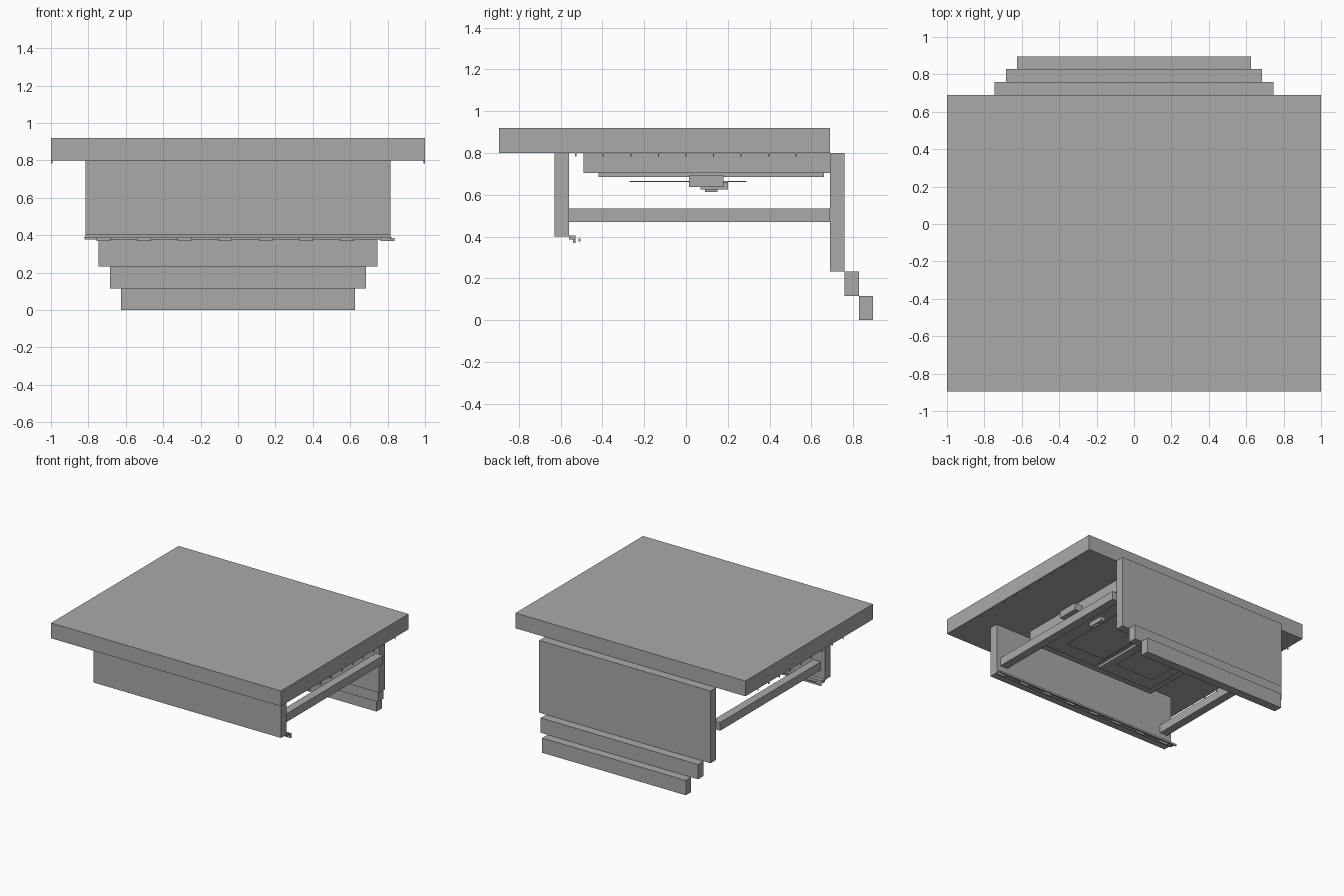
import bpy

cube = bpy.data.objects.get("Cube")
if cube:
    bpy.data.objects.remove(cube, do_unlink=True)

grey = bpy.data.materials.new("plain_grey")
grey.use_nodes = True
grey.diffuse_color = (0.4, 0.4, 0.4, 1)
grey.node_tree.nodes["Principled BSDF"].inputs["Base Color"].default_value = (0.4, 0.4, 0.4, 1)


def box(name, xs, ys, zs):
    """Box spanning the given (low, high) ranges."""
    bpy.ops.mesh.primitive_cube_add(size=1)
    ob = bpy.context.object
    ob.name = name
    spans = (xs, ys, zs)
    ob.location = [(a + b) / 2 for a, b in spans]
    ob.scale = [b - a for a, b in spans]
    bpy.ops.object.transform_apply(location=True, rotation=False, scale=True)
    ob.data.materials.append(grey)
    return ob


def pair(name, xs, ys, zs):
    """Box and its mirror image across x = 0."""
    box("left_" + name, xs, ys, zs)
    box("right_" + name, (-xs[1], -xs[0]), ys, zs)


def wide(name, half, ys, zs):
    """Box centred on x = 0."""
    return box(name, (-half, half), ys, zs)


# Roof slab and front panel
wide("roof_slab", 1.0, (-0.895, 0.69), (0.80, 0.92))
wide("front_panel", 0.815, (-0.63, -0.56), (0.40, 0.80))

# Back panel with two steps below it
wide("back_panel", 0.745, (0.69, 0.76), (0.232, 0.80))
wide("upper_step", 0.685, (0.76, 0.828), (0.116, 0.232))
wide("lower_step", 0.625, (0.828, 0.895), (0, 0.116))

# Side rails joining front and back
pair("side_rail", (0.715, 0.78), (-0.56, 0.69), (0.47, 0.535))

# Housing under the roof, with two doors and thin panels
wide("housing", 0.565, (-0.49, 0.69), (0.705, 0.80))
pair("door", (0.02, 0.5), (-0.42, 0.66), (0.686, 0.705))
pair("door_panel", (0.06, 0.40), (-0.27, 0.29), (0.66, 0.667))

# Fittings beside the doors
pair("fitting_block", (0.63, 0.705), (0.015, 0.18), (0.638, 0.692))
pair("handle", (0.44, 0.475), (0.07, 0.2), (0.625, 0.66))
pair("handle_tip", (0.45, 0.465), (0.09, 0.15), (0.613, 0.625))

# Strips and clips along the lower front edge
wide("front_strip", 0.815, (-0.56, -0.53), (0.385, 0.405))
wide("thin_strip", 0.82, (-0.515, -0.505), (0.376, 0.39))
for i in range(8):
    x = -0.72 + 0.217 * i
    box(f"strip_clip_{i + 1}", (x - 0.037, x + 0.037), (-0.54, -0.53), (0.37, 0.386))

# Small pegs under the roof's side edges
for i in range(9):
    y = 0.132 * (i - 4)
    pair(f"roof_peg_{i + 1}", (0.992, 1.0), (y - 0.003, y + 0.003), (0.784, 0.80))
